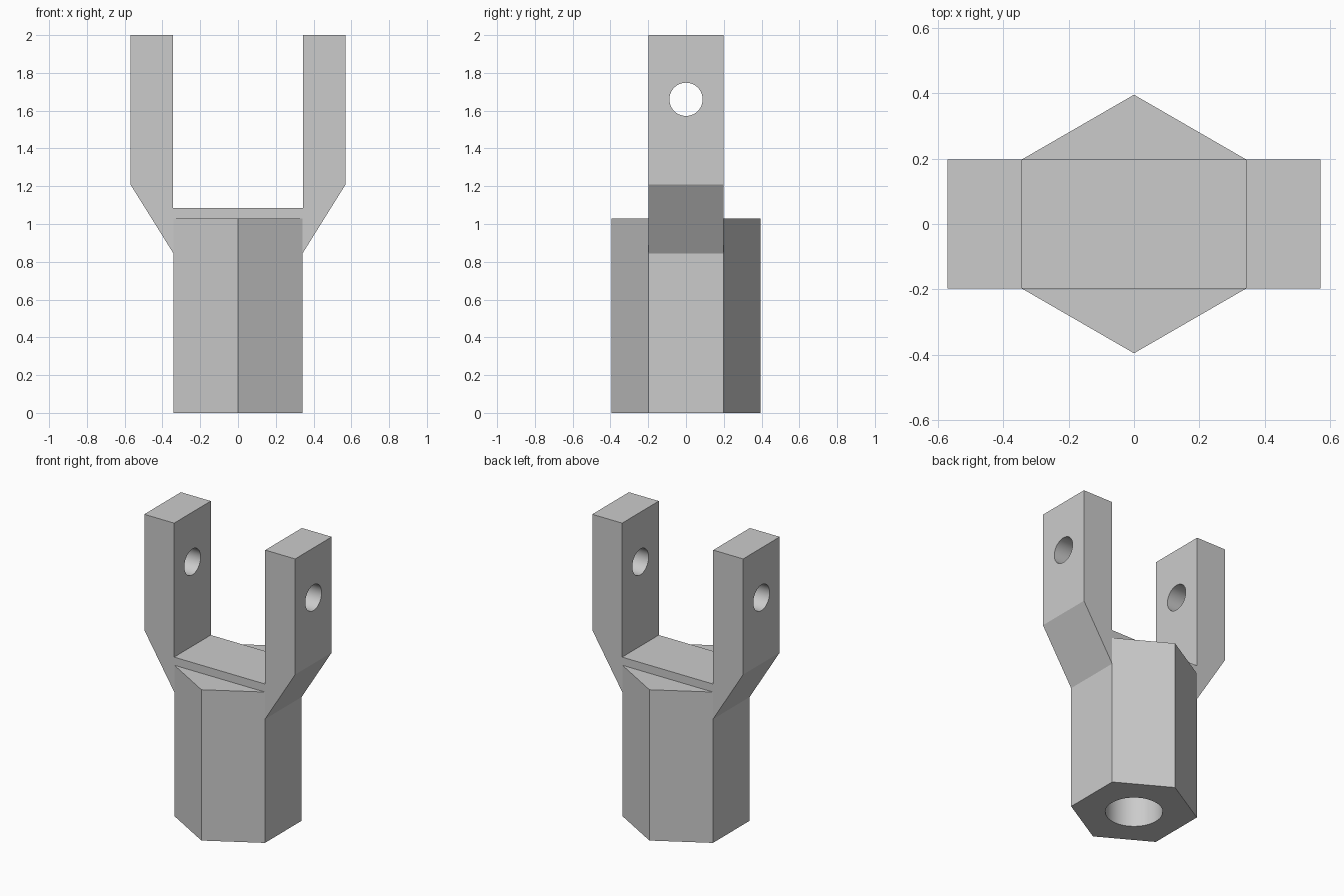
import bpy
import bmesh
from math import radians, sin, cos
from mathutils import Vector

cube = bpy.data.objects.get("Cube")
if cube:
    bpy.data.objects.remove(cube, do_unlink=True)

grey = bpy.data.materials.new("plain grey")
grey.use_nodes = True
colour = (0.6, 0.6, 0.6, 1)
grey.diffuse_color = colour
grey.node_tree.nodes["Principled BSDF"].inputs["Base Color"].default_value = colour


def prism(name, outline, direction):
    """Extrude a closed outline along a direction into a solid."""
    bm = bmesh.new()
    face = bm.faces.new([bm.verts.new(p) for p in outline])
    grown = bmesh.ops.extrude_face_region(bm, geom=[face])["geom"]
    moved = [v for v in grown if isinstance(v, bmesh.types.BMVert)]
    bmesh.ops.translate(bm, verts=moved, vec=Vector(direction))
    bmesh.ops.recalc_face_normals(bm, faces=bm.faces)
    mesh = bpy.data.meshes.new(name)
    bm.to_mesh(mesh)
    bm.free()
    mesh.materials.append(grey)
    obj = bpy.data.objects.new(name, mesh)
    bpy.context.collection.objects.link(obj)
    return obj


def circle(radius, count, start=0):
    angles = [radians(start + 360 * i / count) for i in range(count)]
    return [(radius * cos(a), radius * sin(a)) for a in angles]


def drill(target, cutter):
    """Cut a hole, drop the cutter and smooth the hole wall."""
    cutter.hide_render = True
    mod = target.modifiers.new("hole", 'BOOLEAN')
    mod.operation = 'DIFFERENCE'
    mod.solver = 'EXACT'
    mod.object = cutter
    bpy.ops.object.select_all(action='DESELECT')
    bpy.context.view_layer.objects.active = target
    target.select_set(True)
    bpy.ops.object.modifier_apply(modifier=mod.name)
    bpy.data.objects.remove(cutter, do_unlink=True)
    bpy.ops.object.shade_smooth_by_angle(angle=radians(25))


# Hexagonal socket with a blind bore from below
R = 0.395
half = R / 2
flat = R * cos(radians(30))
socket = prism("hex_socket", [(x, y, 0) for x, y in circle(R, 6, 30)], (0, 0, 1.03))
bore = prism("bore_cutter", [(x, y, -0.1) for x, y in circle(0.178, 64)], (0, 0, 0.9))
drill(socket, bore)

# Fork: half profile mirrored, extruded front to back
side = [(flat, 0.845), (0.57, 1.21), (0.57, 2), (flat + 0.002, 2), (flat + 0.002, 1.085)]
profile = side + [(-x, z) for x, z in reversed(side)]
fork = prism("fork", [(x, -half, z) for x, z in profile], (0, 2 * half, 0))

# Pin hole through both prongs
pin = prism("pin_cutter", [(-1, y, z + 1.66) for y, z in circle(0.088, 48)], (2, 0, 0))
drill(fork, pin)
